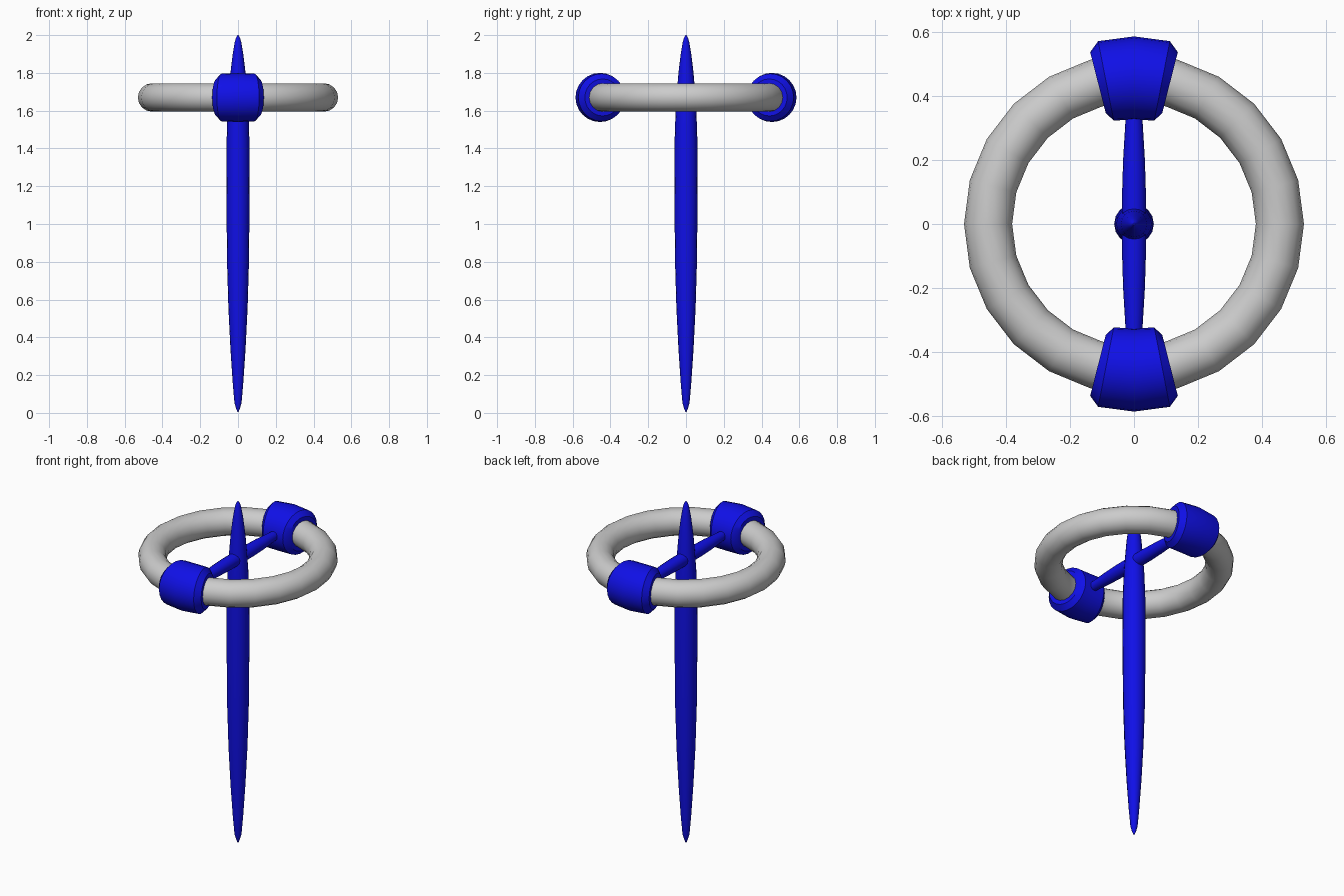
import bpy, bmesh
from math import sin, cos, pi, radians
from mathutils import Vector, Matrix

if "Cube" in bpy.data.objects:
    bpy.data.objects.remove(bpy.data.objects["Cube"])

RING_Z, RING_R, TUBE_R = 1.67, 0.455, 0.075

blue = bpy.data.materials.new("blue")
blue.diffuse_color = (0.005, 0.005, 0.8, 1)
blue.use_nodes = True
blue.node_tree.nodes["Principled BSDF"].inputs["Base Color"].default_value = blue.diffuse_color


def loft(name, sections, sides, material=None):
    """Skin circles given as (centre, axis u, axis v, radius), capped at both ends."""
    bm = bmesh.new()
    rings = []
    for c, u, v, r in sections:
        rings.append([bm.verts.new(c + r * (u * cos(2 * pi * i / sides) + v * sin(2 * pi * i / sides)))
                      for i in range(sides)])
    for a, b in zip(rings, rings[1:]):
        for i in range(sides):
            j = (i + 1) % sides
            bm.faces.new((a[i], a[j], b[j], b[i]))
    bm.faces.new(rings[0][::-1])
    bm.faces.new(rings[-1])
    bmesh.ops.recalc_face_normals(bm, faces=bm.faces)
    mesh = bpy.data.meshes.new(name)
    bm.to_mesh(mesh)
    bm.free()
    obj = bpy.data.objects.new(name, mesh)
    bpy.context.collection.objects.link(obj)
    if material:
        mesh.materials.append(material)
    smooth(obj)
    return obj


def smooth(obj):
    bpy.ops.object.select_all(action='DESELECT')
    obj.select_set(True)
    bpy.context.view_layer.objects.active = obj
    bpy.ops.object.shade_smooth_by_angle(angle=radians(35))


X, Y, Z = Vector((1, 0, 0)), Vector((0, 1, 0)), Vector((0, 0, 1))

# Tapered central spike
spike = [(0.005, 0.003), (0.025, 0.011), (0.055, 0.019), (0.16, 0.028), (0.34, 0.04),
         (0.56, 0.051), (0.8, 0.058), (1.2, 0.062), (1.45, 0.06), (1.6, 0.055),
         (1.7, 0.048), (1.8, 0.04), (1.9, 0.028), (1.96, 0.018), (1.985, 0.011), (2.0, 0.003)]
loft("spike", [(Z * z, X, Y, r) for z, r in spike], 16, blue)

# Crossbar, thinner towards the clamps
bar = [(-0.38, 0.023), (-0.3, 0.028), (-0.2, 0.034), (-0.1, 0.037),
       (0.1, 0.037), (0.2, 0.034), (0.3, 0.028), (0.38, 0.023)]
loft("crossbar", [(Y * y + Z * RING_Z, Z, X, r) for y, r in bar], 16, blue)

# Hand ring
bpy.ops.mesh.primitive_torus_add(major_segments=24, minor_segments=16, major_radius=RING_R,
                                 minor_radius=TUBE_R, location=(0, 0, RING_Z))
ring = bpy.context.object
ring.name = "ring"
smooth(ring)

# Bent clamps that follow the ring, with chamfered ends
clamp = [(-14.3, 0.07), (-14.3, 0.098), (-11.1, 0.126), (0, 0.13),
         (11.1, 0.126), (14.3, 0.098), (14.3, 0.07)]
for name, base in (("front_clamp", -90), ("back_clamp", 90)):
    sections = []
    for offset, r in clamp:
        a = radians(base + offset)
        out = Vector((cos(a), sin(a), 0))
        sections.append((out * RING_R + Z * RING_Z, out, Z, r))
    loft(name, sections, 24, blue)
